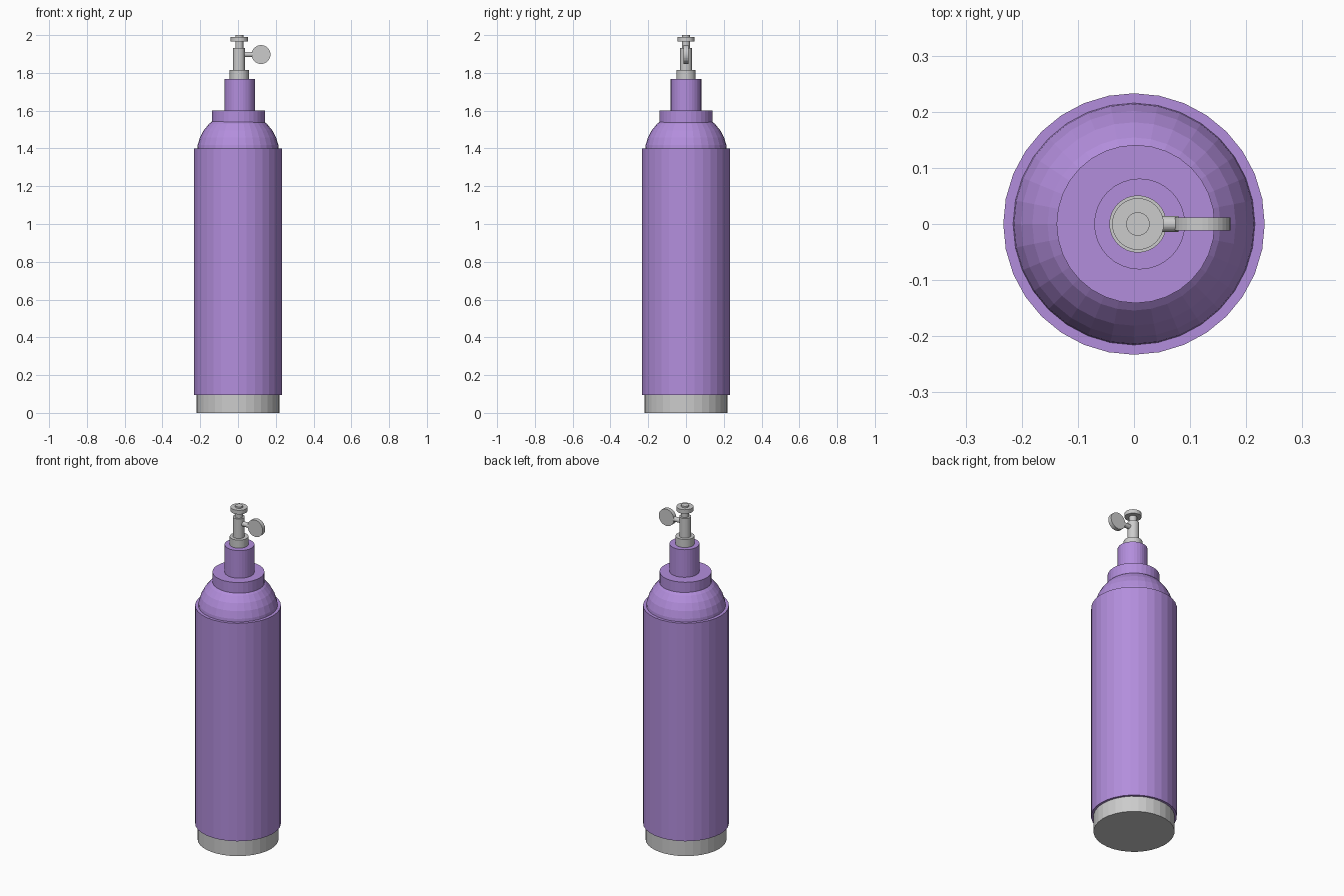
import bpy
import bmesh
from math import radians
from mathutils import Matrix, Vector

default = bpy.data.objects.get("Cube")
if default:
    bpy.data.objects.remove(default, do_unlink=True)

SIDES = 32

purple = bpy.data.materials.new("purple_paint")
purple.use_nodes = True
purple.diffuse_color = (0.45, 0.27, 0.72, 1)
purple.node_tree.nodes["Principled BSDF"].inputs["Base Color"].default_value = purple.diffuse_color


def finish(name, bm, material=None):
    mesh = bpy.data.meshes.new(name)
    bm.to_mesh(mesh)
    bm.free()
    if material:
        mesh.materials.append(material)
    obj = bpy.data.objects.new(name, mesh)
    bpy.context.collection.objects.link(obj)
    return obj


def cylinder(name, start, end, radius, material=None):
    """Capped cylinder running between two points."""
    start, end = Vector(start), Vector(end)
    axis = end - start
    turn = axis.to_track_quat("Z", "Y").to_matrix().to_4x4()
    bm = bmesh.new()
    bmesh.ops.create_cone(bm, cap_ends=True, segments=SIDES, radius1=radius,
                          radius2=radius, depth=axis.length,
                          matrix=Matrix.Translation((start + end) / 2) @ turn)
    return finish(name, bm, material)


# Upright stack: name, x centre, bottom, top, radius, material
stack = [
    ("base_ring", 0, 0, 0.10, 0.22, None),
    ("tank_body", 0, 0.095, 1.40, 0.233, purple),
    ("shoulder_collar", 0.003, 1.525, 1.602, 0.141, purple),
    ("neck", 0.01, 1.60, 1.767, 0.081, purple),
    ("valve_base", 0.007, 1.765, 1.815, 0.051, None),
    ("valve_stem", 0.005, 1.81, 1.932, 0.032, None),
    ("handwheel_spindle", 0.007, 1.93, 2.0, 0.021, None),
    ("handwheel", 0.007, 1.967, 1.991, 0.046, None),
]
for name, x, bottom, top, radius, material in stack:
    cylinder(name, (x, 0, bottom), (x, 0, top), radius, material)

# Rounded shoulder, trimmed flush with the top of the body
bm = bmesh.new()
bmesh.ops.create_uvsphere(bm, u_segments=SIDES, v_segments=16, radius=0.218,
                          matrix=Matrix.Translation((0, 0, 1.375)))
bmesh.ops.bisect_plane(bm, geom=bm.verts[:] + bm.edges[:] + bm.faces[:],
                       plane_co=(0, 0, 1.40), plane_no=(0, 0, 1), clear_inner=True)
finish("shoulder_dome", bm, purple)

# Side gauge on a short arm
ARM_Z = 1.897
cylinder("gauge_arm", (0.02, 0, ARM_Z), (0.079, 0, ARM_Z), 0.014)
cylinder("gauge_disc", (0.122, -0.012, ARM_Z), (0.122, 0.012, ARM_Z), 0.05)
